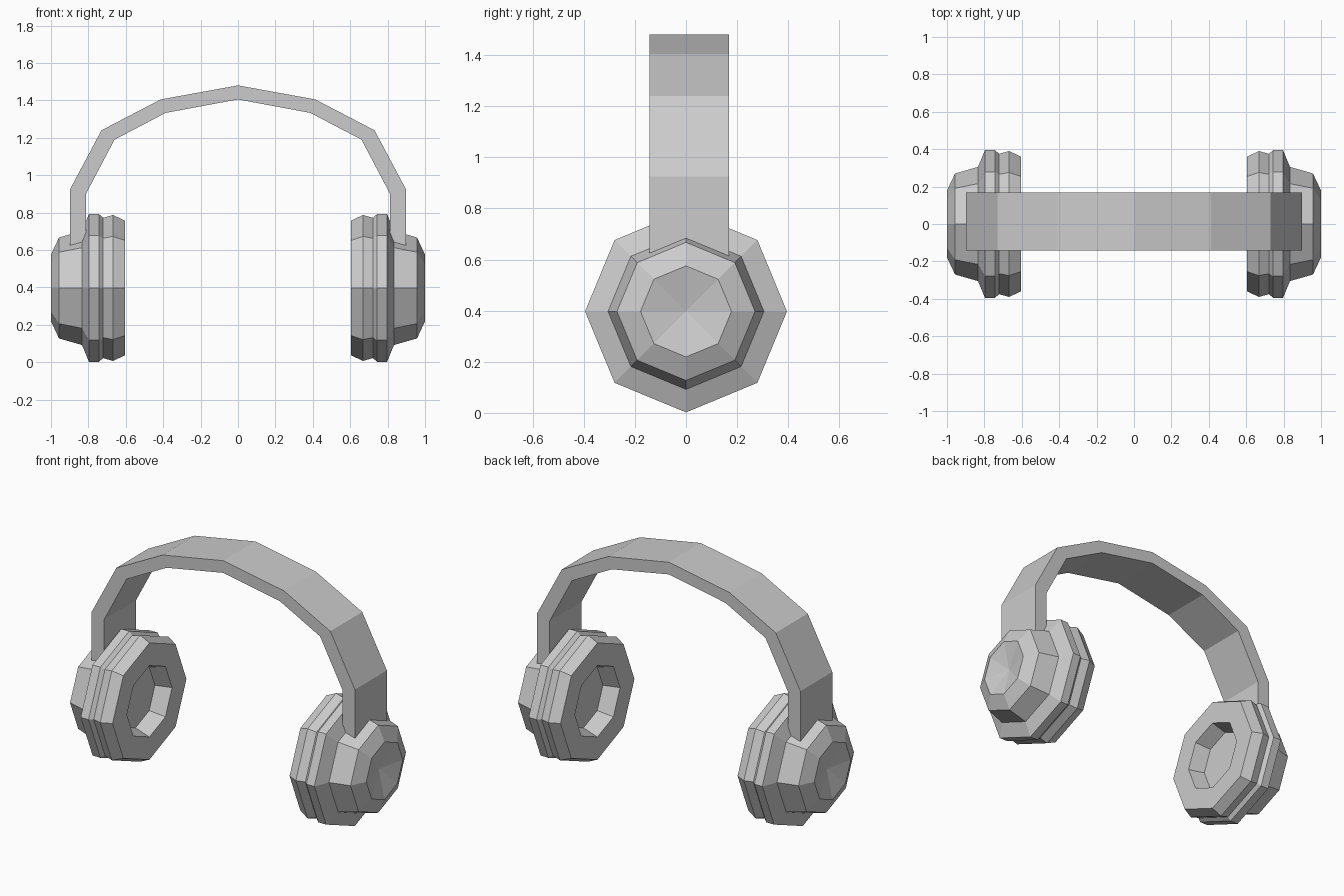
import bpy, bmesh
from math import cos, sin, tau

if "Cube" in bpy.data.objects:
    bpy.data.objects.remove(bpy.data.objects["Cube"])

SIDES = 8
CUP_Z = 0.397


def finish(name, bm):
    bmesh.ops.recalc_face_normals(bm, faces=bm.faces)
    mesh = bpy.data.meshes.new(name)
    bm.to_mesh(mesh)
    bm.free()
    obj = bpy.data.objects.new(name, mesh)
    bpy.context.collection.objects.link(obj)
    return obj


def lathe_x(name, profile, side):
    """Closed solid turned round the x axis; first and last points lie on the axis."""
    bm = bmesh.new()
    rings = []
    for x, r in profile:
        if r == 0:
            rings.append([bm.verts.new((side * x, 0, CUP_Z))] * SIDES)
        else:
            rings.append([bm.verts.new((side * x, r * cos(tau * i / SIDES),
                                        CUP_Z + r * sin(tau * i / SIDES)))
                          for i in range(SIDES)])
    for a, b in zip(rings, rings[1:]):
        for i in range(SIDES):
            j = (i + 1) % SIDES
            bm.faces.new(dict.fromkeys((a[i], a[j], b[j], b[i])))
    return finish(name, bm)


# Ear cups: dished outer cap, housing, rim, groove, cushion, recessed speaker
cup_profile = [(0.96, 0), (1.0, 0.178), (0.957, 0.27), (0.834, 0.305),
               (0.797, 0.395), (0.743, 0.395), (0.722, 0.375), (0.668, 0.39),
               (0.604, 0.36), (0.604, 0.22), (0.70, 0.19), (0.70, 0)]
for label, side in (("left", -1), ("right", 1)):
    lathe_x(label + "_ear_cup", cup_profile, side)

# Headband: faceted arch, its ends sunk into the cups
outer = [(0.898, 0.56), (0.898, 0.925), (0.73, 1.24), (0.413, 1.405)]
inner = [(0.813, 0.56), (0.813, 0.90), (0.66, 1.19), (0.387, 1.333)]


def arch(points, top):
    return points + [(0, top)] + [(-x, z) for x, z in reversed(points)]


bm = bmesh.new()
sections = []
for (xo, zo), (xi, zi) in zip(arch(outer, 1.48), arch(inner, 1.405)):
    sections.append([bm.verts.new(p) for p in ((xo, -0.143, zo), (xo, 0.168, zo),
                                               (xi, 0.168, zi), (xi, -0.143, zi))])
for a, b in zip(sections, sections[1:]):
    for i in range(4):
        j = (i + 1) % 4
        bm.faces.new((a[i], a[j], b[j], b[i]))
bm.faces.new(sections[0])
bm.faces.new(sections[-1])
finish("headband", bm)
